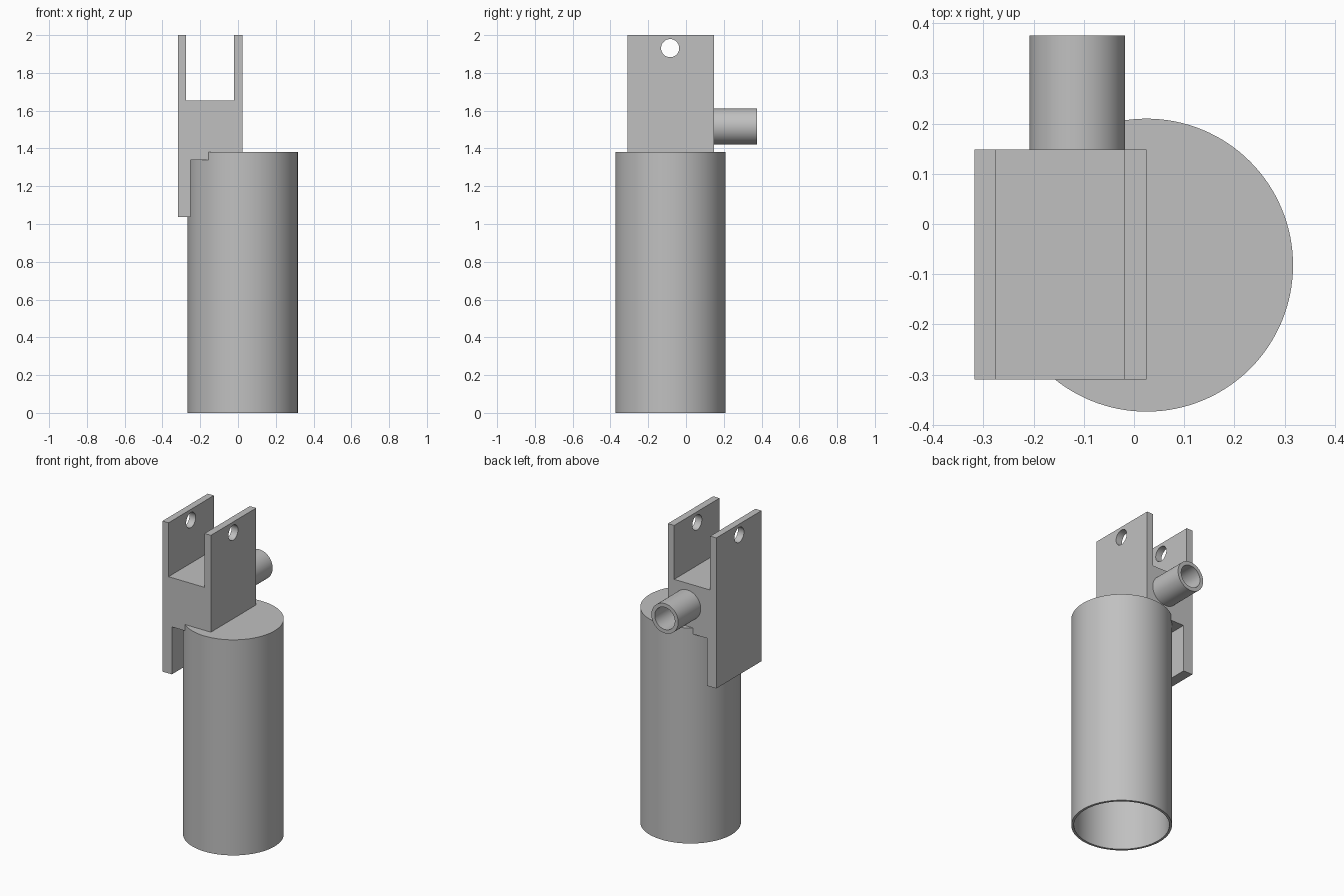
import bpy, bmesh, math
from mathutils import Matrix, Vector

if "Cube" in bpy.data.objects:
    bpy.data.objects.remove(bpy.data.objects["Cube"])

grey = bpy.data.materials.new("plain grey")
grey.use_nodes = True
COLOUR = (0.53, 0.53, 0.53, 1)
grey.diffuse_color = COLOUR
grey.node_tree.nodes["Principled BSDF"].inputs["Base Color"].default_value = COLOUR


def finish(name, bm):
    bmesh.ops.recalc_face_normals(bm, faces=bm.faces)
    mesh = bpy.data.meshes.new(name)
    bm.to_mesh(mesh)
    bm.free()
    mesh.materials.append(grey)
    obj = bpy.data.objects.new(name, mesh)
    bpy.context.collection.objects.link(obj)
    return obj


def smooth(obj):
    bpy.ops.object.select_all(action='DESELECT')
    obj.select_set(True)
    bpy.context.view_layer.objects.active = obj
    bpy.ops.object.shade_smooth_by_angle(angle=math.radians(30))


def lathe(name, profile, matrix, steps=96):
    """Spin a (radius, height) profile around z, then place it."""
    bm = bmesh.new()
    verts = [bm.verts.new((r, 0, z)) for r, z in profile]
    edges = [bm.edges.new(pair) for pair in zip(verts, verts[1:])]
    bmesh.ops.spin(bm, geom=verts + edges, cent=(0, 0, 0), axis=(0, 0, 1),
                   angle=math.tau, steps=steps)
    bmesh.ops.remove_doubles(bm, verts=bm.verts, dist=1e-5)
    bm.transform(matrix)
    obj = finish(name, bm)
    smooth(obj)
    return obj


# Large cup, closed on top and open underneath
lathe("main_cylinder",
      [(0, 1.38), (0.292, 1.38), (0.292, 0), (0.277, 0), (0.277, 1.339), (0, 1.339)],
      Matrix.Translation((0.025, -0.082, 0)), 128)

# Side pipe pointing back, with a blind bore
lathe("side_pipe",
      [(0, -0.01), (0.095, -0.01), (0.095, 0.228), (0.071, 0.228), (0.071, 0.001), (0, 0.001)],
      Matrix.Translation((-0.113, 0.148, 1.517)) @ Matrix.Rotation(-math.pi / 2, 4, 'X'))

# Fork bracket: one outline extruded front to back
outline = [(-0.318, 1.036), (-0.2515, 1.036), (-0.2515, 1.34), (0.025, 1.34),
           (0.025, 2), (-0.02, 2), (-0.02, 1.655), (-0.275, 1.655),
           (-0.275, 2), (-0.318, 2)]
bm = bmesh.new()
face = bm.faces.new([bm.verts.new((x, -0.31, z)) for x, z in outline])
extruded = bmesh.ops.extrude_face_region(bm, geom=[face])["geom"]
bmesh.ops.translate(bm, vec=Vector((0, 0.458, 0)),
                    verts=[v for v in extruded if isinstance(v, bmesh.types.BMVert)])
bracket = finish("fork_bracket", bm)

# Pin hole through both fork walls
bm = bmesh.new()
bmesh.ops.create_cone(bm, cap_ends=True, segments=48, radius1=0.048, radius2=0.048, depth=1,
                      matrix=Matrix.Translation((-0.15, -0.084, 1.931))
                      @ Matrix.Rotation(math.pi / 2, 4, 'Y'))
cutter = finish("pin_hole_cutter", bm)
cutter.hide_render = True
cut = bracket.modifiers.new("pin_hole", 'BOOLEAN')
cut.operation = 'DIFFERENCE'
cut.solver = 'EXACT'
cut.object = cutter
bpy.context.view_layer.objects.active = bracket
bpy.ops.object.modifier_apply(modifier=cut.name)
bpy.data.objects.remove(cutter)
smooth(bracket)
